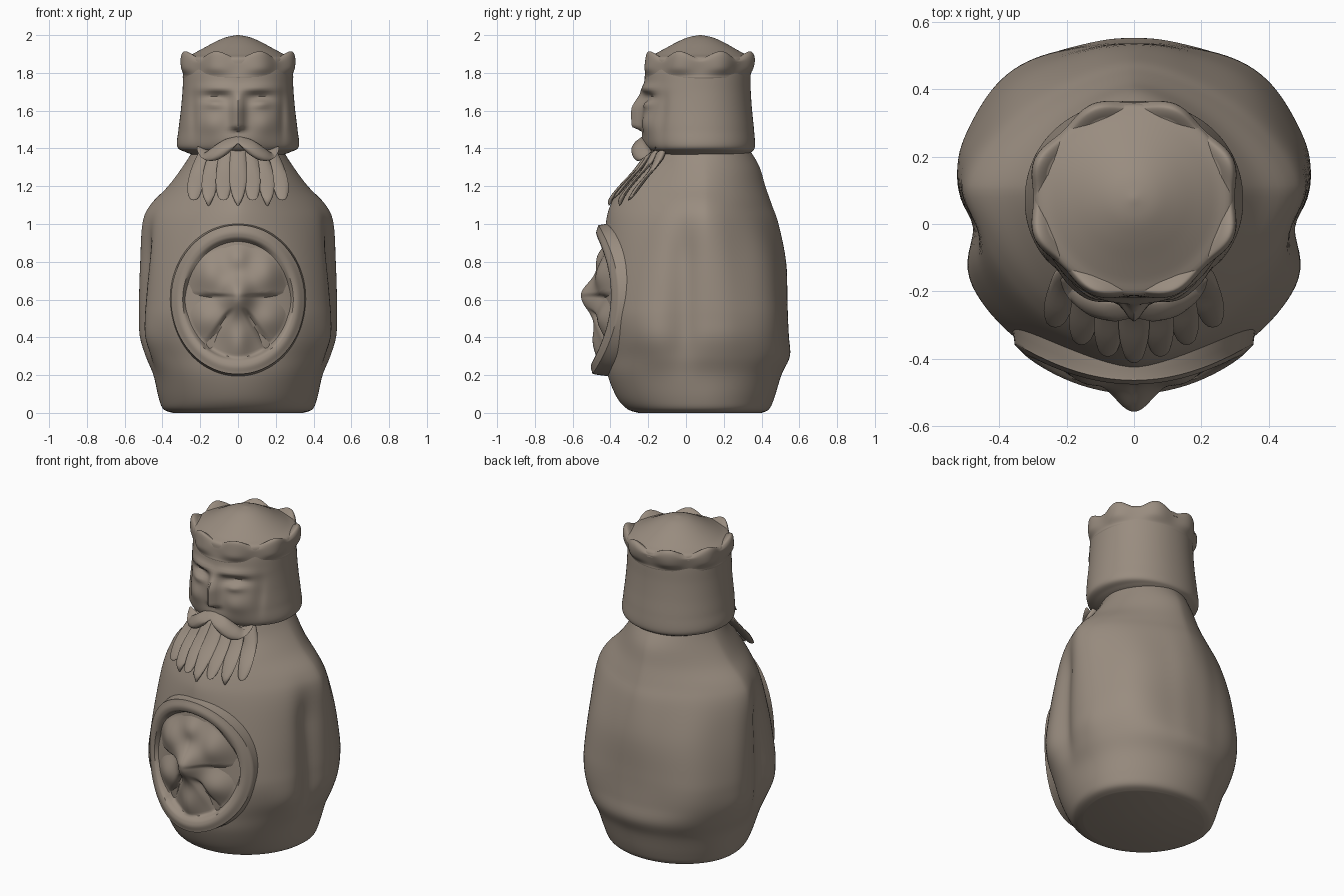
import bpy, bmesh, math
from math import sin, cos, pi, exp

if "Cube" in bpy.data.objects:
    bpy.data.objects.remove(bpy.data.objects["Cube"])

stone = bpy.data.materials.new("warm grey stone")
stone.diffuse_color = (0.32, 0.265, 0.215, 1)
stone.use_nodes = True
stone.node_tree.nodes["Principled BSDF"].inputs["Base Color"].default_value = stone.diffuse_color


def finish(name, verts, faces, angle=50):
    """Make a smooth-shaded object from generated vertices and faces."""
    me = bpy.data.meshes.new(name)
    me.from_pydata(verts, [], faces)
    bm = bmesh.new()
    bm.from_mesh(me)
    bmesh.ops.recalc_face_normals(bm, faces=bm.faces)
    bm.to_mesh(me)
    bm.free()
    me.materials.append(stone)
    ob = bpy.data.objects.new(name, me)
    bpy.context.collection.objects.link(ob)
    bpy.ops.object.select_all(action='DESELECT')
    ob.select_set(True)
    bpy.context.view_layer.objects.active = ob
    bpy.ops.object.shade_smooth_by_angle(angle=math.radians(angle))
    return ob


def spline(rows, steps):
    """Catmull-Rom refinement of a list of equal-length tuples."""
    out = []
    for i in range(len(rows) - 1):
        a, b, c, d = (rows[max(0, min(len(rows) - 1, i + k))] for k in (-1, 0, 1, 2))
        for s in range(steps):
            t = s / steps
            out.append(tuple(
                q + 0.5 * t * (r - p + t * (2 * p - 5 * q + 4 * r - w + t * (3 * (q - r) + w - p)))
                for p, q, r, w in zip(a, b, c, d)))
    return out + [rows[-1]]


def bridge(rings, n, start=0):
    """Quads joining consecutive rings of n vertices."""
    return [(start + j * n + i, start + j * n + (i + 1) % n,
             start + (j + 1) * n + (i + 1) % n, start + (j + 1) * n + i)
            for j in range(rings - 1) for i in range(n)]


def loft(name, rows, yc, steps=4, n=96, shape=None, angle=50):
    """Stack of rounded rings; row = (z, half width, front y, back y, squareness)."""
    verts = []
    rings = spline([r if len(r) == 5 else r + (2.0,) for r in rows], steps)
    for z, rx, yf, yb, p in rings:
        for i in range(n):
            t = 2 * pi * i / n - pi
            c, s = cos(t), sin(t)
            k = (abs(c) ** p + abs(s) ** p) ** (-1 / p)
            v = (rx * c * k, yc + s * k * ((yb - yc) if s > 0 else (yc - yf)), z)
            verts.append(shape(*v, t) if shape else v)
    faces = bridge(len(rings), n)
    faces.append(tuple(range(n)))
    faces.append(tuple(range((len(rings) - 1) * n, len(rings) * n)))
    return finish(name, verts, faces, angle)


def bump(x, z, cx, cz, sx, sz):
    return exp(-((x - cx) / sx) ** 2 - ((z - cz) / sz) ** 2)


def ramp(v, a, b):
    u = max(0, min(1, (v - a) / (b - a)))
    return u * u * (3 - 2 * u)


def tube(name, points):
    """Tapered strand through (x, y, z, radius) points, rings tilted with the chest."""
    n, path = 12, spline(points, 5)
    verts = [(x + r * cos(2 * pi * i / n), y + r * sin(2 * pi * i / n) * 0.8,
              z + r * sin(2 * pi * i / n) * 0.6) for x, y, z, r in path for i in range(n)]
    faces = bridge(len(path), n)
    faces += [tuple(range(n)), tuple(range((len(path) - 1) * n, len(path) * n))]
    return finish(name, verts, faces, 60)


# Robed body with cape edge crease, sleeves and soft folds
def robe(x, y, z, t):
    side = math.atan2(sin(t), abs(cos(t)))
    mid = ramp(z, 0.15, 0.45) * (1 - ramp(z, 0.8, 1.15))
    k = 1 - 0.08 * mid * exp(-((side + 0.22) / 0.15) ** 2)
    k += 0.025 * exp(-((side + 0.5) / 0.2) ** 2 - ((z - 0.38) / 0.14) ** 2)
    if side > 0:
        k += 0.01 * mid * sin(side * 8 + z * 1.2) * ramp(side, 0, 0.4) * (1 - ramp(side, 1.2, 1.5))
    return (x * k, 0.1 + (y - 0.1) * k, z)


loft("robed_body", [
    (0.0, 0.345, -0.25, 0.40, 2.0), (0.02, 0.395, -0.31, 0.44, 2.0), (0.08, 0.42, -0.365, 0.468, 2.0),
    (0.2, 0.448, -0.415, 0.505, 2.1), (0.3, 0.49, -0.43, 0.55, 2.1), (0.4, 0.52, -0.435, 0.545, 2.25),
    (0.5, 0.525, -0.44, 0.54, 2.35), (0.6, 0.525, -0.44, 0.537, 2.25), (0.8, 0.52, -0.44, 0.53, 1.92),
    (1.0, 0.508, -0.425, 0.49, 1.62), (1.1, 0.465, -0.4, 0.455, 1.52), (1.2, 0.37, -0.345, 0.42, 1.55),
    (1.3, 0.295, -0.24, 0.39, 1.65), (1.38, 0.245, -0.18, 0.345, 1.85),
    (1.45, 0.22, -0.13, 0.3, 2.0)], 0.1, 5, 144, robe, 70)


# Head with nose, brow, eyes and cheeks pushed out of the front
def face(x, y, z, t):
    if y < 0.05:
        a = abs(x)
        d = 0.06 * exp(-(x / 0.034) ** 2) * ramp(z, 1.485, 1.52) * (1 - ramp(z, 1.6, 1.74))
        d += 0.02 * bump(a, z, 0.1, 1.715, 0.1, 0.025)
        d -= 0.035 * bump(a, z, 0.115, 1.665, 0.07, 0.035)
        d += 0.032 * bump(a, z, 0.125, 1.64, 0.05, 0.026)
        d += 0.022 * bump(a, z, 0.14, 1.53, 0.07, 0.06)
        d += 0.02 * bump(x, z, 0, 1.43, 0.15, 0.06)
        d -= 0.016 * bump(a, z, 0.235, 1.57, 0.02, 0.12)
        y -= d
    return (x, y, z)


loft("head", [
    (1.36, 0.22, -0.12, 0.30, 2.1), (1.38, 0.275, -0.17, 0.345, 2.1), (1.41, 0.322, -0.205, 0.365, 2.1),
    (1.5, 0.315, -0.225, 0.36, 2.1), (1.6, 0.303, -0.23, 0.35, 2.1), (1.7, 0.294, -0.225, 0.343, 2.1),
    (1.8, 0.289, -0.215, 0.34, 2.1), (1.86, 0.28, -0.2, 0.33, 2.1)], 0.07, 8, 128, face)


# Crown band with eight outward-leaning points
def points(x, y, z, t):
    w = -cos(8 * t)
    k = 1 + 0.035 * w * ramp(z, 1.77, 1.83)
    return (x * k, 0.075 + (y - 0.075) * k, z + 0.018 * w * ramp(z, 1.85, 1.89))


loft("crown", [
    (1.75, 0.28, -0.205, 0.33), (1.775, 0.293, -0.219, 0.342), (1.79, 0.294, -0.22, 0.345),
    (1.825, 0.306, -0.225, 0.362), (1.87, 0.309, -0.22, 0.37), (1.893, 0.3, -0.212, 0.358),
    (1.895, 0.285, -0.2, 0.345), (1.88, 0.262, -0.175, 0.32)], 0.075, 4, 128, points, 60)

# Cap dome filling the crown
loft("cap_dome", [
    (1.85, 0.297, -0.214, 0.36), (1.88, 0.288, -0.208, 0.352), (1.898, 0.245, -0.17, 0.315),
    (1.927, 0.19, -0.115, 0.262), (1.962, 0.125, -0.05, 0.2), (1.988, 0.065, 0.01, 0.14),
    (2.0, 0.005, 0.07, 0.08)], 0.075)

# Moustache halves and beard strands
for s, side in ((-1, "left"), (1, "right")):
    tube("moustache_" + side, [
        (0, -0.25, 1.45, 0.024), (s * 0.05, -0.255, 1.425, 0.042), (s * 0.1, -0.24, 1.385, 0.05),
        (s * 0.145, -0.215, 1.36, 0.044), (s * 0.185, -0.185, 1.38, 0.028),
        (s * 0.21, -0.165, 1.405, 0.008)])
for i in range(-3, 4):
    x = i * 0.074
    low = 1.11 + 0.03 * (abs(i) % 2)
    back = 1.35 * x * x + 0.12 * abs(x)
    tube(f"beard_strand_{i + 4}", [
        (x * 0.7, -0.18 + back * 0.6, 1.40, 0.042), (x * 0.88, -0.245 + back * 0.9, 1.31, 0.046),
        (x, -0.328 + back, 1.22, 0.044), (x * 1.05, -0.385 + back * 1.1, 1.15, 0.03),
        (x * 1.05, -0.405 + back * 1.2, low - 0.01, 0.006)])


# Curved oval shield: raised rim, sunken field and a carved relief
def shield_y(x, z, r):
    a = abs(x)
    y = -0.478 + 0.97 * x * x - 0.04 * (0.6 - z)
    y -= 0.012 * exp(-((r - 0.9) / 0.07) ** 2)
    inside = 1 - ramp(r, 0.76, 0.83)
    relief = 0.125 * bump(x, z, 0, 0.62, 0.08, 0.11)
    relief += 0.045 * bump(x, z, 0, 0.82, 0.06, 0.07)
    relief += 0.07 * bump(a, z, 0.15, 0.73, 0.1, 0.12) * ramp(z, 0.61, 0.635)
    relief += 0.055 * bump(a, z, 0.165, 0.5, 0.11, 0.1)
    relief += 0.055 * bump(x, z, 0, 0.38, 0.07, 0.12)
    relief -= 0.025 * exp(-((a - 0.03 - (0.56 - z) * 0.6) / 0.018) ** 2) * (1 - ramp(z, 0.5, 0.56))
    return y + inside * (0.05 - relief)


n, m = 96, 40
sv = [(0, shield_y(0, 0.6, 0), 0.6)]
for j in range(1, m + 4):
    r, skirt = min(1, j / m), max(0, j - m)
    for i in range(n):
        t = 2 * pi * i / n
        k = r * (1, 1, 1.01, 1.03)[skirt]
        x, z = 0.355 * k * cos(t), 0.6 + 0.395 * k * sin(t)
        sv.append((x, shield_y(x, z, r) + (0, 0.008, 0.03, 0.09)[skirt], z))
sf = [(0, 1 + i, 1 + (i + 1) % n) for i in range(n)] + bridge(m + 3, n, 1)
sf.append(tuple(range(1 + (m + 2) * n, 1 + (m + 3) * n)))
finish("round_shield", sv, sf, 50)
